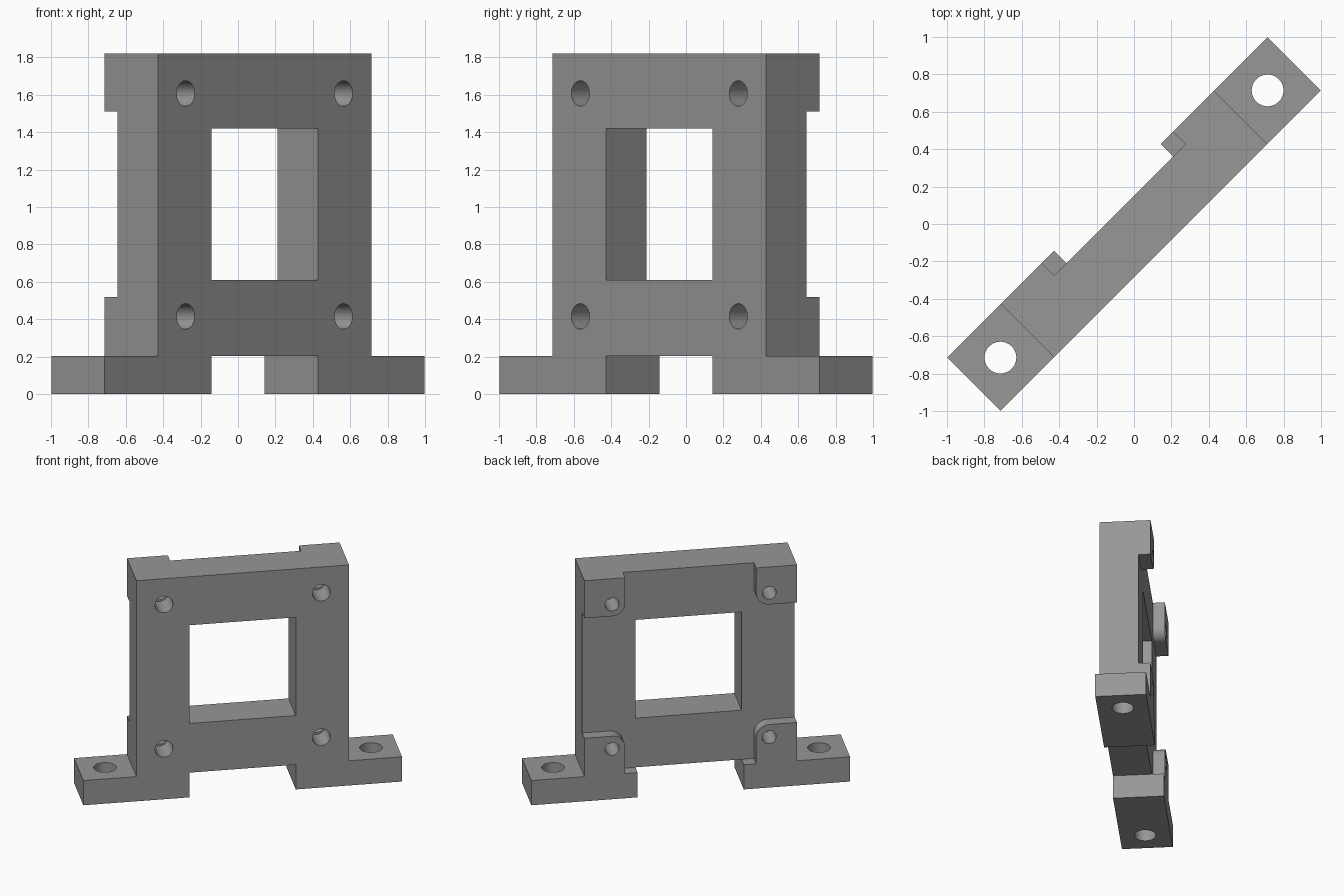
import bpy, bmesh, math
from mathutils import Matrix

if "Cube" in bpy.data.objects:
    bpy.data.objects.remove(bpy.data.objects["Cube"])

TURN = Matrix.Rotation(math.radians(45), 4, 'Z')   # bracket stands on the diagonal
HALF = 0.2015         # half thickness
BACK = 0.106          # recessed rear face
FOOT = 0.204          # foot height
TOP = 1.82

grey = bpy.data.materials.new("metal grey")
grey.diffuse_color = (0.31, 0.31, 0.31, 1)
grey.use_nodes = True
grey.node_tree.nodes["Principled BSDF"].inputs["Base Color"].default_value = grey.diffuse_color


def finish(bm, name):
    bmesh.ops.recalc_face_normals(bm, faces=bm.faces)
    bm.transform(TURN)
    me = bpy.data.meshes.new(name)
    bm.to_mesh(me)
    bm.free()
    me.materials.append(grey)
    ob = bpy.data.objects.new(name, me)
    bpy.context.collection.objects.link(ob)
    return ob


def slab(name, pts, y0, y1):
    """Extrude an outline in the upright plane through the thickness."""
    bm = bmesh.new()
    face = bm.faces.new([bm.verts.new((x, y0, z)) for x, z in pts])
    new = bmesh.ops.extrude_face_region(bm, geom=[face])['geom']
    bmesh.ops.translate(bm, vec=(0, y1 - y0, 0),
                        verts=[v for v in new if isinstance(v, bmesh.types.BMVert)])
    return finish(bm, name)


def rod(name, r, length, centre, upright=False):
    bm = bmesh.new()
    m = Matrix.Translation(centre)
    if not upright:
        m = m @ Matrix.Rotation(math.pi / 2, 4, 'X')
    bmesh.ops.create_cone(bm, cap_ends=True, segments=40, radius1=r, radius2=r,
                          depth=length, matrix=m)
    return finish(bm, name)


def arc(cx, cz, r, a0, a1, n=10):
    return [(cx + r * math.cos(math.radians(a0 + (a1 - a0) * i / n)),
             cz + r * math.sin(math.radians(a0 + (a1 - a0) * i / n))) for i in range(n + 1)]


# Upright plate with feet
half = [(0.403, FOOT), (0.403, 0), (1.21, 0), (1.21, FOOT), (0.807, FOOT), (0.807, TOP)]
bracket = slab("bracket", half + [(-x, z) for x, z in reversed(half)], -HALF, HALF)

# Square window
cutters = [slab("window_cutter", [(-0.403, 0.61), (0.403, 0.61), (0.403, 1.42), (-0.403, 1.42)],
                -0.5, 0.5)]

# Cross-shaped rear recess that leaves four rounded corner pads
R, PAD, LOW, HIGH = 0.1, 0.497, 0.52, 1.51
side = ([(PAD, FOOT)] + arc(PAD + R, LOW - R, R, 180, 90) + [(1.0, LOW), (1.0, HIGH)]
        + arc(PAD + R, HIGH + R, R, 270, 180) + [(PAD, 2.0)])
cutters.append(slab("recess_cutter", side + [(-x, z) for x, z in reversed(side)], BACK, 0.5))

# Stepped screw holes and foot holes
for s in (-1, 1):
    for z in (0.415, 1.607):
        cutters.append(rod("screw_cutter", 0.053, 1.0, (s * 0.597, 0, z)))
        cutters.append(rod("counterbore_cutter", 0.068, 0.4, (s * 0.597, -HALF, z)))
    cutters.append(rod("foot_hole_cutter", 0.085, 1.0, (s * 1.01, 0, 0.1), True))

for c in cutters:
    c.hide_render = True
    c.hide_set(True)
    mod = bracket.modifiers.new(c.name, 'BOOLEAN')
    mod.operation = 'DIFFERENCE'
    mod.solver = 'EXACT'
    mod.object = c

# Apply the cuts, remove the helpers, smooth the round walls
bpy.context.view_layer.objects.active = bracket
bracket.select_set(True)
for mod in list(bracket.modifiers):
    bpy.ops.object.modifier_apply(modifier=mod.name)
for c in cutters:
    bpy.data.objects.remove(c)
bpy.ops.object.shade_smooth_by_angle(angle=math.radians(30))
